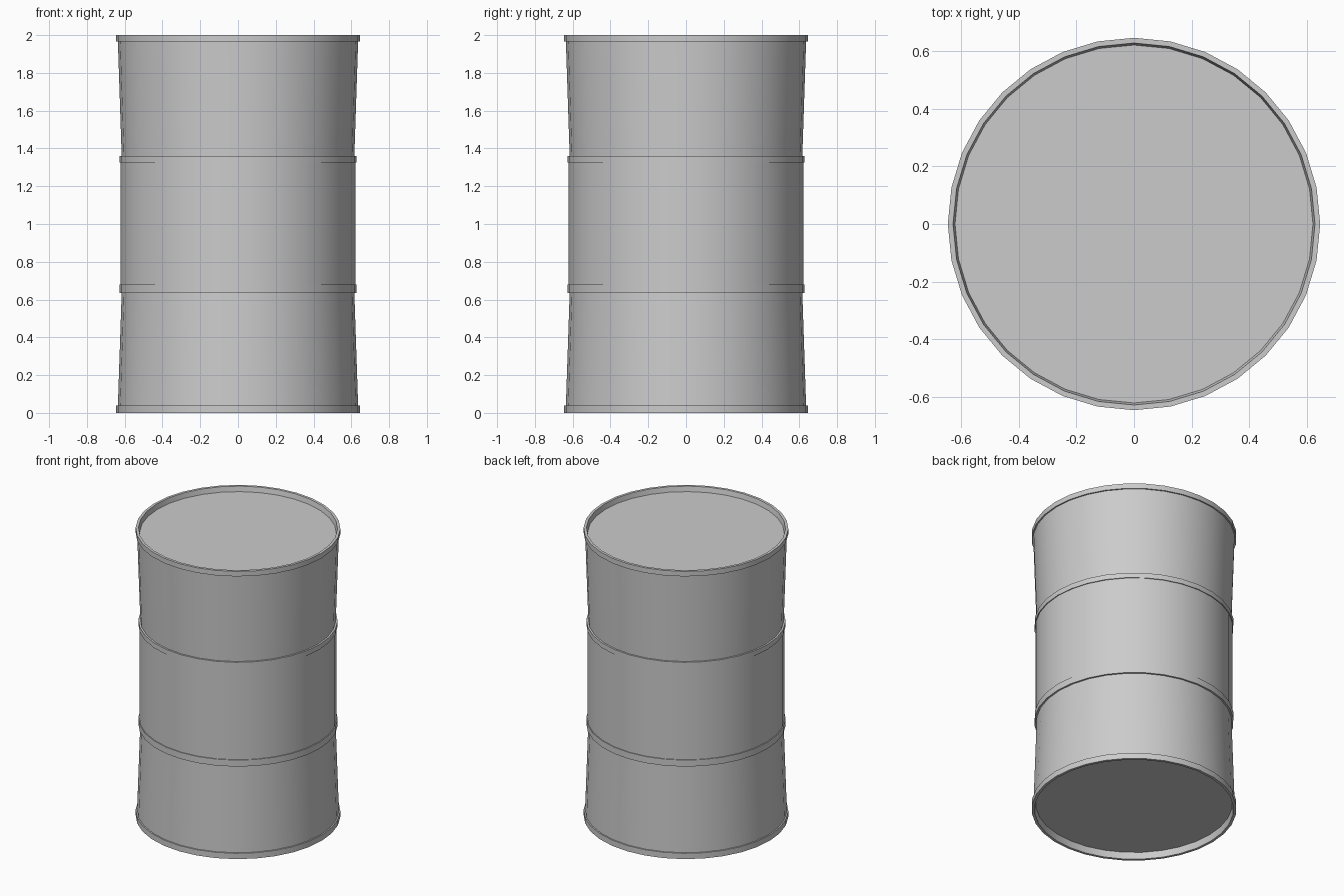
import bpy, bmesh, math

cube = bpy.data.objects.get("Cube")
if cube:
    bpy.data.objects.remove(cube)

SIDES = 32

steel = bpy.data.materials.new("grey_steel")
steel.use_nodes = True
color = (0.6, 0.6, 0.6, 1)
steel.diffuse_color = color
steel.node_tree.nodes["Principled BSDF"].inputs["Base Color"].default_value = color


def lathe(name, profile):
    """Spin a (radius, height) outline around z; zero radius closes it."""
    bm = bmesh.new()
    verts = [bm.verts.new((r, 0, z)) for r, z in profile]
    edges = [bm.edges.new(pair) for pair in zip(verts, verts[1:])]
    bmesh.ops.spin(bm, geom=verts + edges, cent=(0, 0, 0), axis=(0, 0, 1),
                   angle=math.tau, steps=SIDES, use_duplicate=False)
    bmesh.ops.remove_doubles(bm, verts=bm.verts, dist=0.0005)
    bmesh.ops.recalc_face_normals(bm, faces=bm.faces)
    mesh = bpy.data.meshes.new(name)
    bm.to_mesh(mesh)
    bm.free()
    mesh.materials.append(steel)
    obj = bpy.data.objects.new(name, mesh)
    bpy.context.collection.objects.link(obj)
    bpy.ops.object.select_all(action='DESELECT')
    obj.select_set(True)
    bpy.context.view_layer.objects.active = obj
    bpy.ops.object.shade_smooth_by_angle(angle=math.radians(30))
    return obj


# One continuous shell: recessed base, rims, flared ends, two ribs, sunken lid
lathe("barrel_shell", [
    (0, 0.045), (0.62, 0.045), (0.627, 0),         # recessed base
    (0.645, 0), (0.645, 0.04), (0.636, 0.04),      # lower rim
    (0.616, 0.635), (0.628, 0.635),                # flared lower wall
    (0.628, 0.68), (0.622, 0.68),                  # lower rib
    (0.622, 1.325), (0.628, 1.325),                # straight middle wall
    (0.628, 1.36), (0.616, 1.36),                  # upper rib
    (0.636, 1.965), (0.645, 1.965), (0.645, 2),    # flared upper wall, rim
    (0.627, 2), (0.62, 1.965), (0, 1.965),         # sunken lid
])
